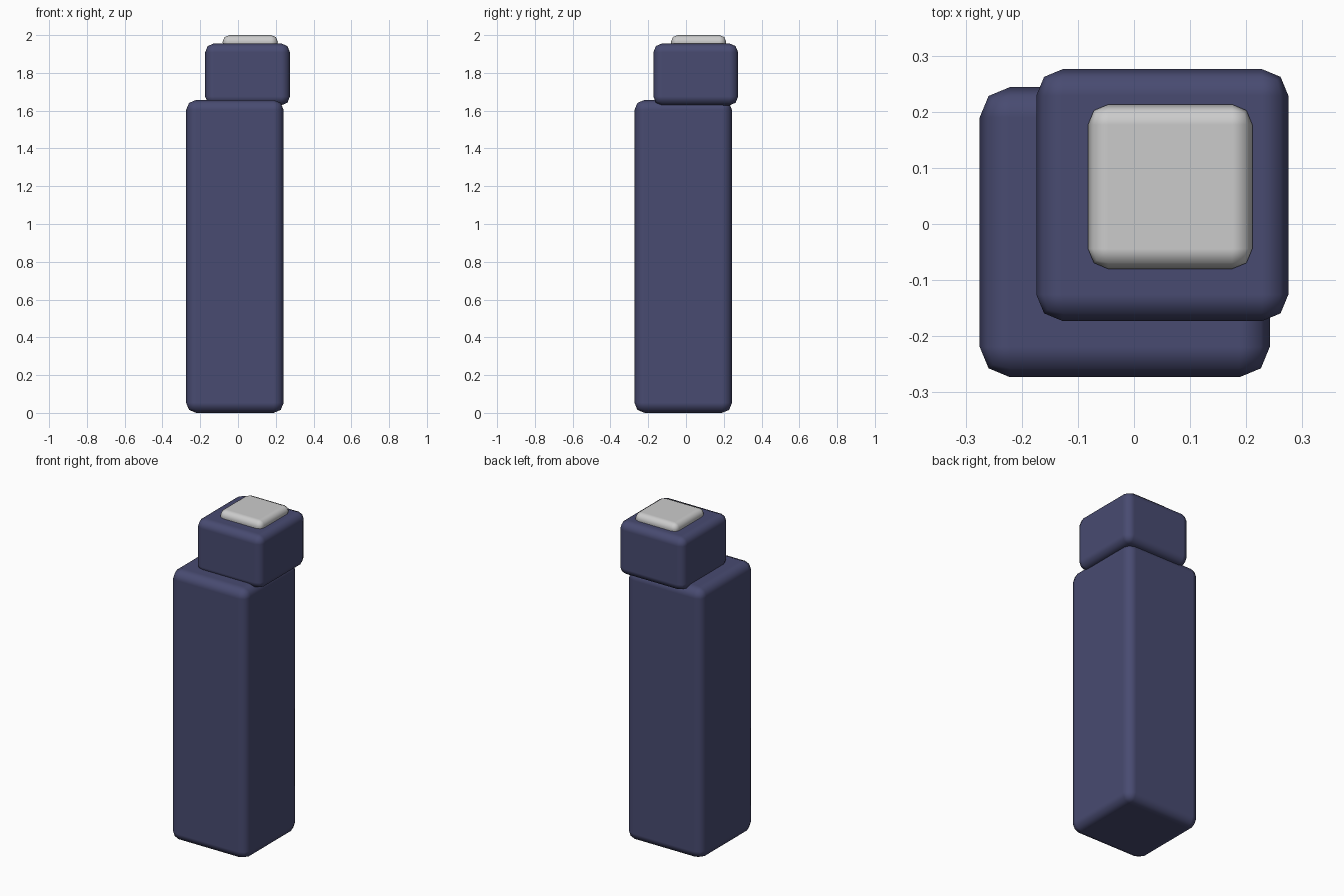
import bpy

if "Cube" in bpy.data.objects:
    bpy.data.objects.remove(bpy.data.objects["Cube"])


def rounded_block(name, lo, hi, bevel, material=None):
    """Box between two corners with two-step rounded edges."""
    centre = [(a + b) / 2 for a, b in zip(lo, hi)]
    bpy.ops.mesh.primitive_cube_add(size=1, location=centre)
    ob = bpy.context.object
    ob.name = name
    ob.scale = [b - a for a, b in zip(lo, hi)]
    bpy.ops.object.transform_apply(location=False, rotation=False, scale=True)
    bpy.ops.object.shade_smooth()
    mod = ob.modifiers.new("Rounded edges", 'BEVEL')
    mod.width = bevel
    mod.segments = 2
    mod.limit_method = 'NONE'
    mod.harden_normals = True
    if material:
        ob.data.materials.append(material)
    return ob


navy = bpy.data.materials.new("navy")
navy.diffuse_color = (0.065, 0.07, 0.165, 1)
navy.use_nodes = True
navy.node_tree.nodes["Principled BSDF"].inputs["Base Color"].default_value = navy.diffuse_color

# Tall main body
rounded_block("body", (-0.275, -0.273, 0.0), (0.242, 0.244, 1.657), 0.054, navy)
# Smaller offset upper block
rounded_block("upper_block", (-0.174, -0.173, 1.628), (0.275, 0.276, 1.956), 0.047, navy)
# Thin grey cap
rounded_block("cap", (-0.082, -0.08, 1.925), (0.211, 0.213, 2.0), 0.036)
